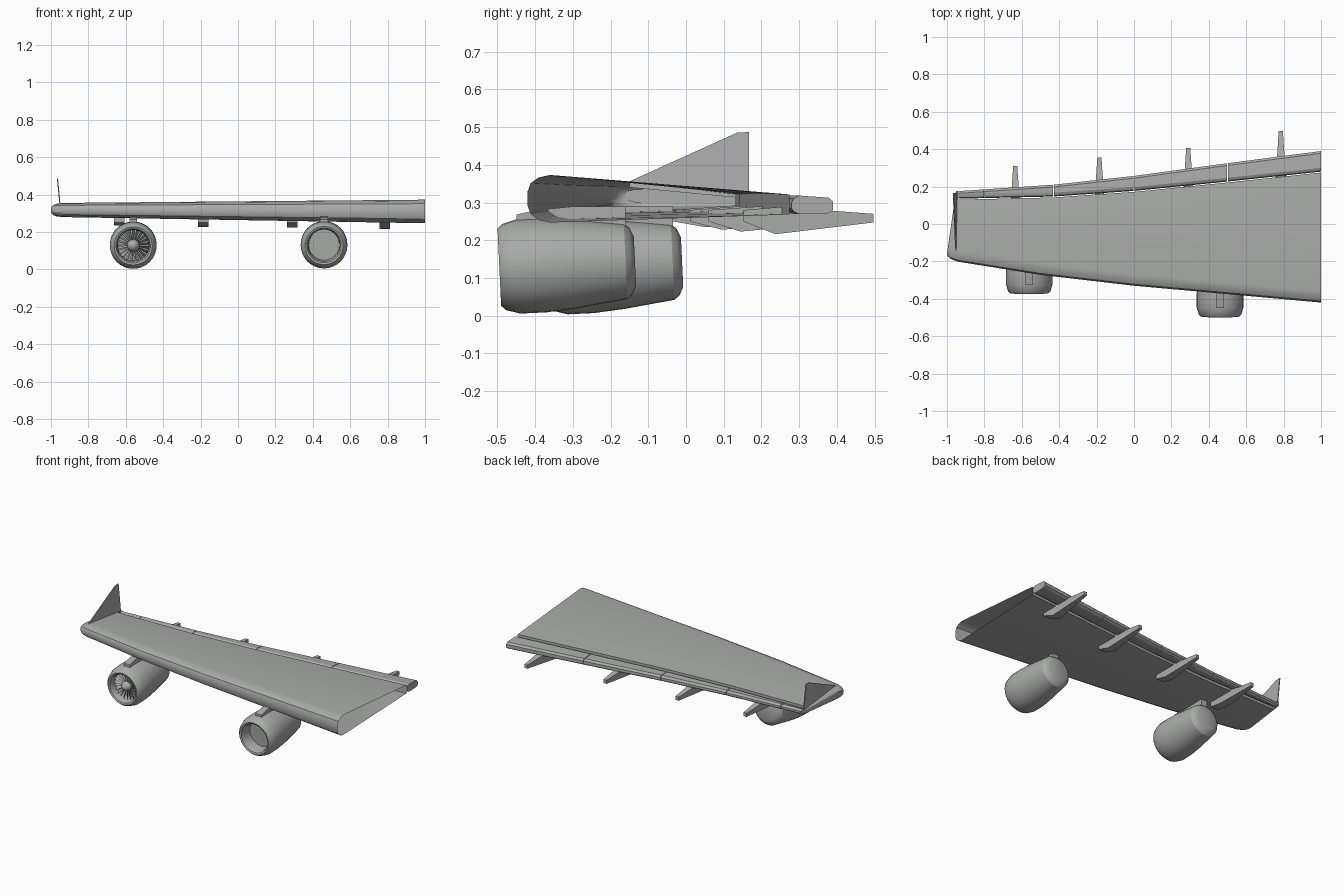
import bpy, bmesh, math
from mathutils import Matrix, Vector

if "Cube" in bpy.data.objects:
    bpy.data.objects.remove(bpy.data.objects["Cube"])

grey = bpy.data.materials.new("aircraft grey")
grey.diffuse_color = (0.4, 0.41, 0.4, 1)
grey.use_nodes = True
grey.node_tree.nodes["Principled BSDF"].inputs["Base Color"].default_value = grey.diffuse_color


def finish(name, bm, smooth=30):
    bmesh.ops.recalc_face_normals(bm, faces=bm.faces)
    me = bpy.data.meshes.new(name)
    bm.to_mesh(me)
    bm.free()
    me.materials.append(grey)
    ob = bpy.data.objects.new(name, me)
    bpy.context.collection.objects.link(ob)
    bpy.ops.object.select_all(action='DESELECT')
    bpy.context.view_layer.objects.active = ob
    ob.select_set(True)
    bpy.ops.object.shade_smooth_by_angle(angle=math.radians(smooth))
    return ob


def loft(name, rings, cap_start=True, cap_end=True):
    bm = bmesh.new()
    vs = [[bm.verts.new(p) for p in r] for r in rings]
    for a, b in zip(vs, vs[1:]):
        n = len(a)
        for i in range(n):
            bm.faces.new((a[i], a[(i + 1) % n], b[(i + 1) % n], b[i]))
    if cap_start:
        bm.faces.new(vs[0])
    if cap_end:
        bm.faces.new(vs[-1])
    return finish(name, bm)


def interp(table, x):
    for (x0, y0), (x1, y1) in zip(table, table[1:]):
        if x <= x1:
            break
    return y0 + (y1 - y0) * (x - x0) / (x1 - x0)


# wing plan: leading edge, trailing edge and flap hinge as y over x
LEAD = [(-.95, -.2), (-.5, -.272), (0, -.33), (1, -.42)]
TRAIL = [(-.95, .175), (-.43, .21), (0, .257), (.5, .325), (1, .39)]
HINGE = [(-.95, .13), (-.43, .142), (0, .172), (.5, .222), (1, .275)]


def heights(x):
    u = (x + 1) / 2
    mix = lambda a, b: a + (b - a) * u
    return mix(.355, .373), mix(.281, .247), mix(.318, .312), mix(.288, .272)


def surf(x, y, top):
    t0, b0, t1, b1 = heights(x)
    l, t = interp(LEAD, x) + .06, interp(TRAIL, x)
    k = (y - l) / (t - l)
    return t0 + (t1 - t0) * k if top else b0 + (b1 - b0) * k


NOSE = [(.06, 0), (.03, .05), (.008, .18), (0, .35), (0, .65), (.008, .83), (.03, .95), (.06, 1)]


def nose(x):
    t0, b0 = heights(x)[:2]
    l = interp(LEAD, x)
    return [(x, l + d, b0 + (t0 - b0) * h) for d, h in NOSE]


def wing_ring(x, end):
    y = interp(end, x)
    return nose(x) + [(x, y, surf(x, y, True)), (x, y, surf(x, y, False))]


# main wing box, open at the root
loft("wing", [wing_ring(x, HINGE) for x in (1, .5, 0, -.43, -.5, -.94)], False, False)

# rounded, slanted wing tip
base = wing_ring(-.94, TRAIL)
tip = [base]
y0, y1 = base[3][1], base[-1][1]
for out, squash, back in ((.035, .9, .012), (.055, .7, .028), (.06, .5, .04)):
    ring = []
    for x, y, z in base:
        k = (y - y0) / (y1 - y0)
        mid = .318 - .014 * k
        ring.append((x - out * (1 - k * .8), y + back * (1 - k), mid + (z - mid) * squash))
    tip.append(ring)
loft("wing_tip", tip, False, True)


# trailing edge flaps with rounded noses
def flap_ring(x):
    a, b = interp(HINGE, x) + .005, interp(TRAIL, x)
    pts = []
    for y, side, inset in ((a, 0, .022), (a + .005, 0, .010), (a + .02, 0, .001), (b - .012, 0, 0), (b, 0, .010),
                           (b, 1, .008), (b - .012, 1, 0), (a + .02, 1, 0), (a + .005, 1, .008), (a, 1, .016)):
        pts.append((x, y, surf(x, y, side == 0) + (inset if side else -inset)))
    return pts


cuts = [1, .5, 0, -.43, -.8, -.94]
for i, (a, b) in enumerate(zip(cuts, cuts[1:])):
    loft(f"flap_{i + 1}", [flap_ring(a - (.002 if i else 0)), flap_ring(b + .002)])


def prism(name, outline, half_width):
    """side outline (y, z) spread along x; half_width(y, z) gives (left, right)"""
    sides = [[(half_width(y, z)[s], y, z) for y, z in outline] for s in (0, 1)]
    return loft(name, sides)


# winglet, leaning slightly outwards
def lean(y, z):
    c = -.95 - .015 * (z - .33) / .155
    return c - .003, c + .003


prism("winglet", [(-.15, .34), (-.15, .356), (.135, .485), (.167, .487), (.167, .31)], lean)

# flap track fairings under the trailing edge
for i, (x, tail, low) in enumerate(((-.635, .31, .235), (-.185, .355, .228), (.29, .405, .223), (.785, .497, .216))):
    edge = interp(TRAIL, x)

    def taper(y, z, x=x, tail=tail):
        w = .011 + .017 * min(1, (tail - y) / .25)
        return x - w, x + w
    prism(f"flap_fairing_{i + 1}", [(tail - .345, .28), (tail - .345, .25), (tail - .26, low), (tail, .247),
                                    (tail, .27), (edge, .28), (edge - .03, .295)], taper)


# engines
def spin(name, profile, place, n=32):
    rings = []
    for y, r in profile:
        rings.append([place @ Vector((r * math.cos(t), y, r * math.sin(t)))
                      for t in (2 * math.pi * k / n for k in range(n))])
    return loft(name, rings)


SHELL = [(.075, .082), (.02, .085), (.004, .092), (0, .102), (.012, .114), (.05, .125),
         (.12, .125), (.2, .118), (.335, .1), (.35, .088), (.36, .065)]
for label, x, front, dz in (("inner", .46, -.495, .128), ("outer", -.56, -.37, .126)):
    place = Matrix.Translation((x, front, dz)) @ Matrix.Rotation(math.radians(2.7), 4, 'X')
    spin(f"{label}_engine", SHELL, place)
    # pylon joining engine and wing
    prism(f"{label}_pylon", [(front + .045, .235), (front + .045, .268), (front + .1, .28), (front + .2, .29),
                             (front + .335, .29), (front + .335, .225)],
          lambda y, z, x=x: (x - .021, x + .021))
    if label == "outer":
        # fan blades and spinner
        spin("fan_spinner", [(.012, .004), (.018, .018), (.03, .028), (.05, .034), (.076, .035)], place, 24)
        bm = bmesh.new()
        for k in range(22):
            turn = place @ Matrix.Rotation(2 * math.pi * k / 22, 4, 'Y')
            corners = [(-.003, .04, .03), (.003, .055, .03), (.008, .058, .084), (-.008, .036, .084)]
            front_v = [bm.verts.new(turn @ Vector(c)) for c in corners]
            back_v = [bm.verts.new(turn @ (Vector(c) + Vector((0, .004, 0)))) for c in corners]
            bm.faces.new(front_v)
            bm.faces.new(back_v[::-1])
            for j in range(4):
                m = (j + 1) % 4
                bm.faces.new((front_v[j], back_v[j], back_v[m], front_v[m]))
        finish("fan_blades", bm)
